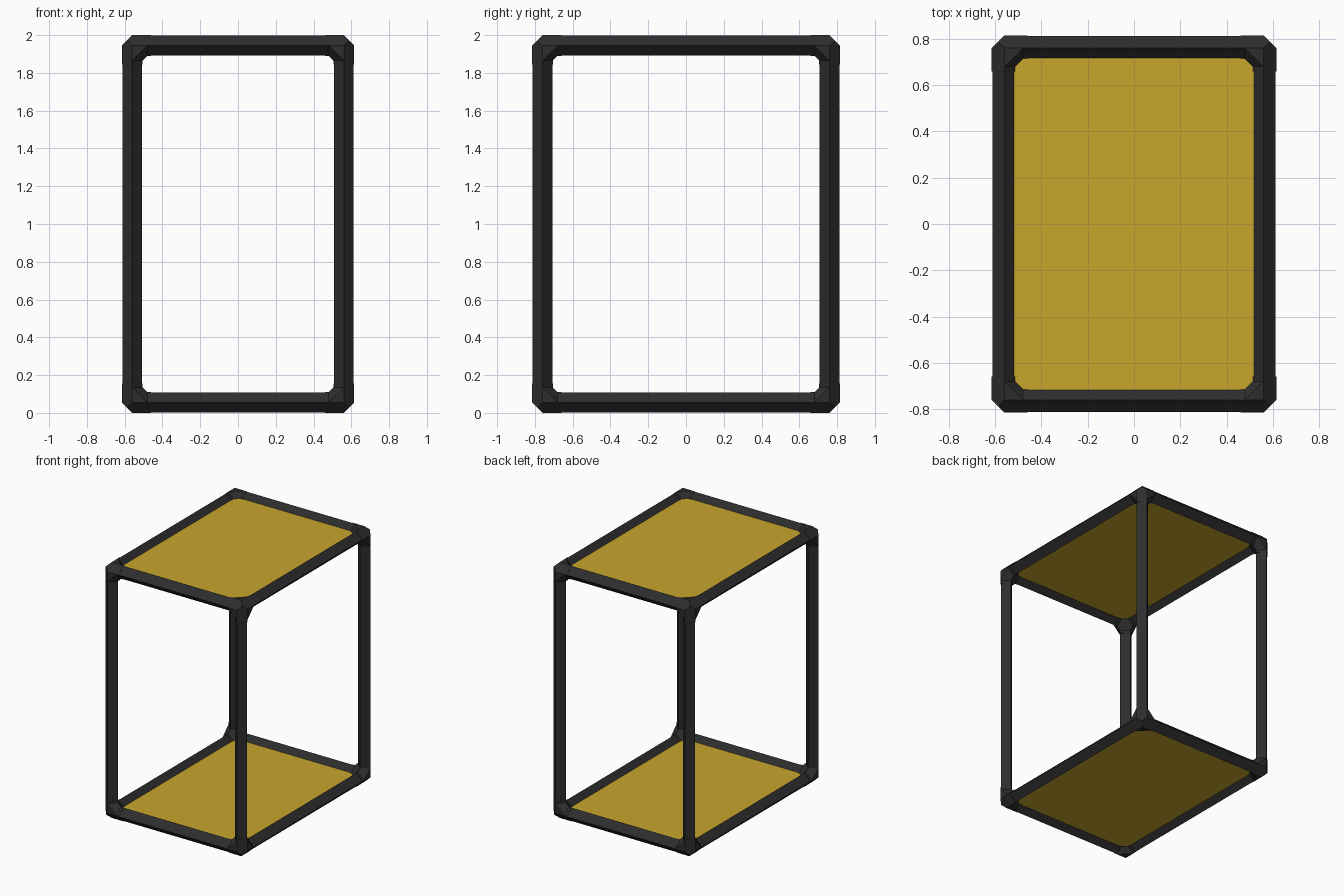
import bpy
import bmesh
from itertools import product
from mathutils import Vector

cube = bpy.data.objects.get("Cube")
if cube:
    bpy.data.objects.remove(cube, do_unlink=True)

HALF = Vector((0.56, 0.76, 0.945))   # corner node offsets from the frame centre
CENTRE = Vector((0, 0, 1))
R_JOINT, R_BAR = 0.055, 0.052        # half diagonals of the diamond sections
WEB, ARM = 0.08, 0.1                 # reach of the corner web and of its sockets


def make_material(name, rgb):
    mat = bpy.data.materials.new(name)
    mat.use_nodes = True
    mat.diffuse_color = (*rgb, 1)
    mat.node_tree.nodes["Principled BSDF"].inputs["Base Color"].default_value = (*rgb, 1)
    return mat


black = make_material("black_plastic", (0.027, 0.027, 0.027))
yellow = make_material("yellow_panel", (0.578, 0.381, 0.026))


def diamond(axis, at, r):
    """Four points of a diamond section across an axis."""
    points = []
    for other in range(3):
        if other != axis:
            for s in (-r, r):
                p = Vector((0, 0, 0))
                p[axis], p[other] = at, s
                points.append(p)
    return points


def build(name, shells, mat, origin):
    """One object made of convex shells, each given by its points."""
    mesh = bpy.data.meshes.new(name)
    bm = bmesh.new()
    for points in shells:
        verts = [bm.verts.new(p) for p in points]
        hull = bmesh.ops.convex_hull(bm, input=verts)
        junk = [v for v in hull["geom_interior"] if isinstance(v, bmesh.types.BMVert)]
        bmesh.ops.delete(bm, geom=junk, context="VERTS")
    bmesh.ops.dissolve_limit(bm, angle_limit=0.01, verts=bm.verts[:], edges=bm.edges[:])
    bmesh.ops.recalc_face_normals(bm, faces=bm.faces[:])
    bm.to_mesh(mesh)
    bm.free()
    mesh.materials.append(mat)
    obj = bpy.data.objects.new(name, mesh)
    obj.location = origin
    bpy.context.collection.objects.link(obj)
    return obj


SIDES = ({-1: "right", 1: "left"}, {-1: "front", 1: "back"}, {-1: "bottom", 1: "top"})

# Corner joints: faceted core with a small inner web and three sockets
for signs in product((-1, 1), repeat=3):
    core = [Vector(c) * R_JOINT / 2 for c in product((-1, 1), repeat=3)]
    shells = [core]
    for axis in range(3):
        inward = -signs[axis]
        core += diamond(axis, inward * WEB, R_JOINT) + diamond(axis, 0, R_JOINT)
        shells.append(diamond(axis, inward * WEB, R_JOINT) + diamond(axis, inward * ARM, R_JOINT))
    label = "_".join(SIDES[i][signs[i]] for i in (2, 1, 0))
    build("corner_" + label, shells, black, CENTRE + HALF * Vector(signs))

# Straight bars between the corners, four along each axis
for axis in range(3):
    a, b = [i for i in range(3) if i != axis]
    reach = HALF[axis] - WEB
    for sa, sb in product((-1, 1), repeat=2):
        origin = CENTRE.copy()
        origin[a] += sa * HALF[a]
        origin[b] += sb * HALF[b]
        points = diamond(axis, -reach, R_BAR) + diamond(axis, reach, R_BAR)
        build("bar_" + SIDES[a][sa] + "_" + SIDES[b][sb], [points], black, origin)

# Thin panels set into the top and bottom frames
for s in (-1, 1):
    points = [Vector((x * HALF.x, y * HALF.y, z * 0.01)) for x, y, z in product((-1, 1), repeat=3)]
    build(SIDES[2][s] + "_panel", [points], yellow, CENTRE + Vector((0, 0, s * HALF.z)))
